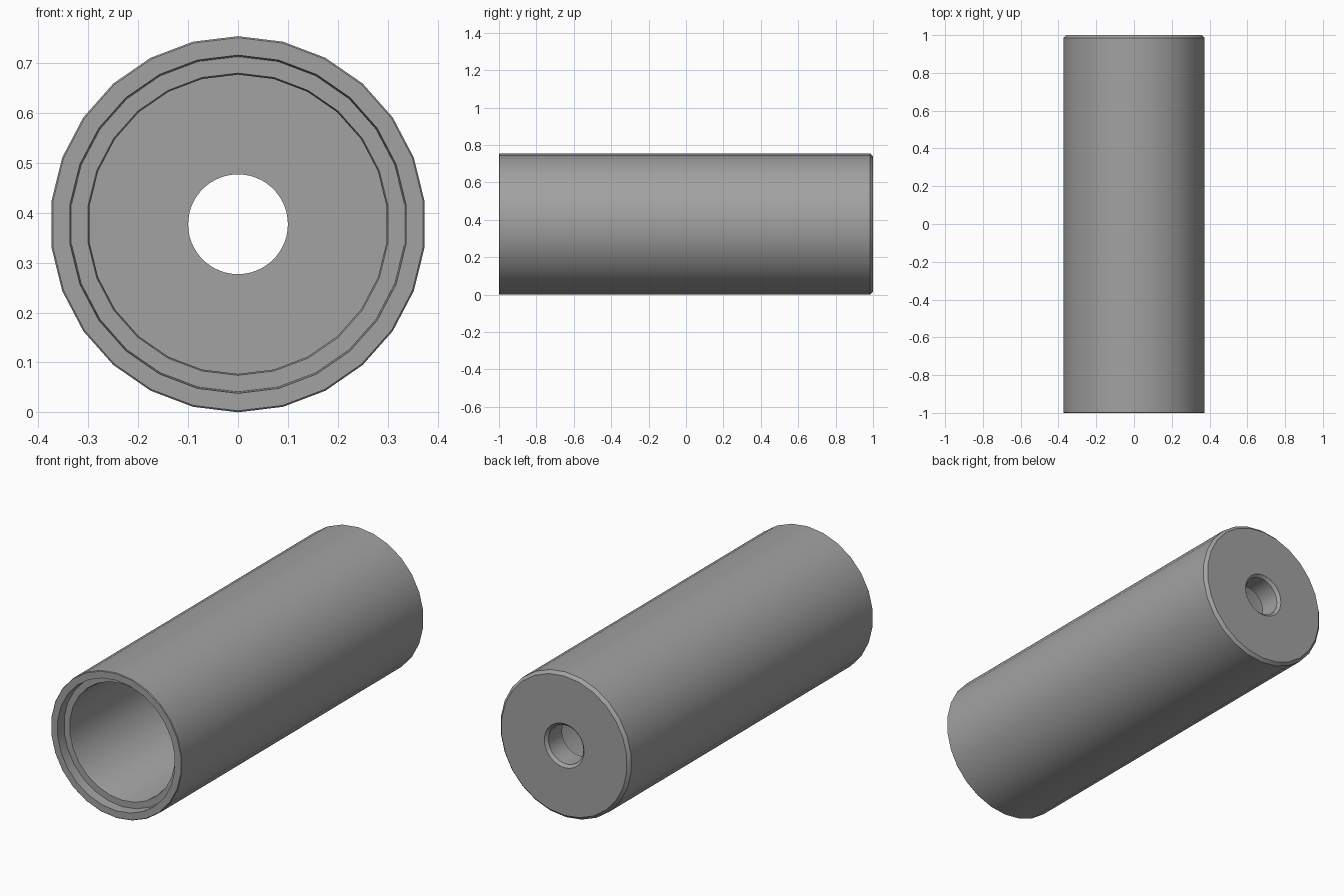
import bpy, bmesh
from math import sin, cos, tau, radians

cube = bpy.data.objects.get("Cube")
if cube:
    bpy.data.objects.remove(cube, do_unlink=True)

RADIUS = 0.377
BODY_SIDES, BORE_SIDES = 26, 52

grey = bpy.data.materials.new("neutral_grey")
grey.use_nodes = True
colour = (0.36, 0.36, 0.36, 1)
grey.diffuse_color = colour
grey.node_tree.nodes["Principled BSDF"].inputs["Base Color"].default_value = colour


def lathe(bm, profile, sides):
    """Revolve (radius, y) points about the y axis; return the first and last edge loops."""
    rings = []
    for r, y in profile:
        angles = [tau * i / sides for i in range(sides)]
        rings.append([bm.verts.new((r * sin(a), y, RADIUS + r * cos(a))) for a in angles])
    for a, b in zip(rings, rings[1:]):
        for i in range(sides):
            j = (i + 1) % sides
            bm.faces.new((a[i], a[j], b[j], b[i]))
    return [[bm.edges.get((ring[i], ring[(i + 1) % sides])) for i in range(sides)]
            for ring in (rings[0], rings[-1])]


bm = bmesh.new()

# Sleeve: bevelled back edge, outer wall, front rim, stepped mouth, cavity wall
back_edge, cavity_edge = lathe(bm, [
    (RADIUS - 0.015, 1.0), (RADIUS, 0.985), (RADIUS, -0.997), (RADIUS - 0.003, -1.0),
    (0.339, -1.0), (0.336, -0.95), (0.303, -0.95), (0.300, -0.94), (0.300, 0.875),
], BODY_SIDES)

# Bore through the end wall, with a chamfered mouth at the back
bore_back, bore_front = lathe(bm, [(0.114, 1.0), (0.100, 0.986), (0.100, 0.875)], BORE_SIDES)

# Flat end-wall faces, outside and inside
for outer, inner in ((back_edge, bore_back), (cavity_edge, bore_front)):
    bmesh.ops.triangle_fill(bm, use_beauty=True, edges=outer + inner)

bmesh.ops.recalc_face_normals(bm, faces=bm.faces)
mesh = bpy.data.meshes.new("hollow_sleeve")
bm.to_mesh(mesh)
bm.free()
mesh.materials.append(grey)

sleeve = bpy.data.objects.new("hollow_sleeve", mesh)
bpy.context.collection.objects.link(sleeve)
bpy.ops.object.select_all(action='DESELECT')
sleeve.select_set(True)
bpy.context.view_layer.objects.active = sleeve
bpy.ops.object.shade_smooth_by_angle(angle=radians(30))
